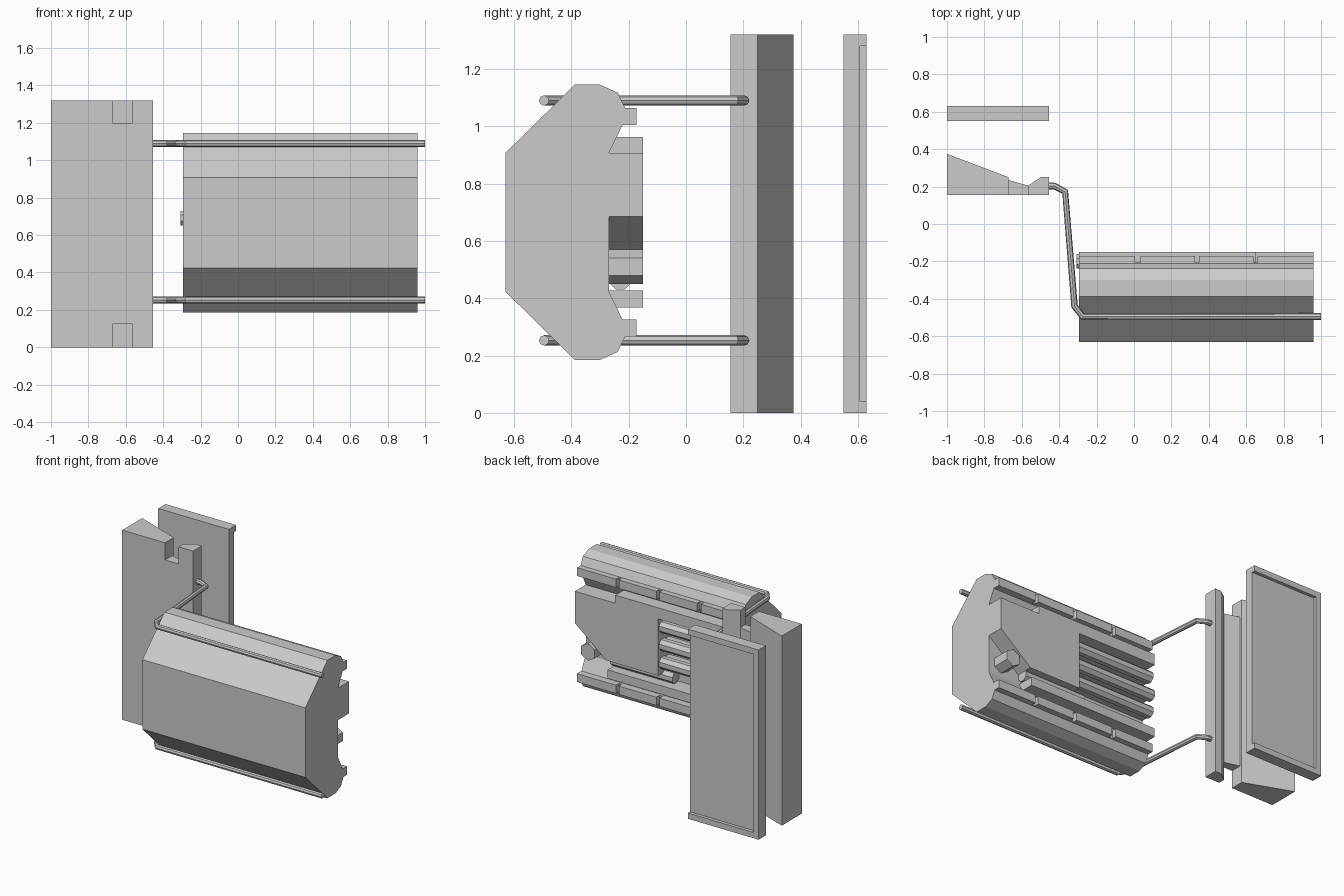
import bpy, bmesh, math
from mathutils import Vector

if "Cube" in bpy.data.objects:
    bpy.data.objects.remove(bpy.data.objects["Cube"])


def prism(name, profile, axis, lo, hi):
    """Extrude a 2D profile along an axis: X uses (y,z), Y uses (x,z), Z uses (x,y)."""
    place = {'X': lambda a, b, t: (t, a, b),
             'Y': lambda a, b, t: (a, t, b),
             'Z': lambda a, b, t: (a, b, t)}[axis]
    bm = bmesh.new()
    ends = [[bm.verts.new(place(a, b, t)) for a, b in profile] for t in (lo, hi)]
    bm.faces.new(ends[0])
    bm.faces.new(ends[1][::-1])
    n = len(profile)
    for i in range(n):
        j = (i + 1) % n
        bm.faces.new((ends[0][i], ends[1][i], ends[1][j], ends[0][j]))
    bmesh.ops.recalc_face_normals(bm, faces=bm.faces)
    me = bpy.data.meshes.new(name)
    bm.to_mesh(me)
    bm.free()
    ob = bpy.data.objects.new(name, me)
    bpy.context.collection.objects.link(ob)
    return ob


def box(name, x, y, z):
    return prism(name, [(x[0], y[0]), (x[1], y[0]), (x[1], y[1]), (x[0], y[1])], 'Z', *z)


def ngon(cx, cy, r, sides, turn=0.0):
    return [(cx + r * math.cos(turn + math.tau * i / sides),
             cy + r * math.sin(turn + math.tau * i / sides)) for i in range(sides)]


def tube(name, points, radius):
    """Eight-sided rod along a polyline."""
    cu = bpy.data.curves.new(name, 'CURVE')
    cu.dimensions = '3D'
    cu.bevel_depth = radius
    cu.bevel_resolution = 2
    cu.use_fill_caps = True
    sp = cu.splines.new('POLY')
    sp.points.add(len(points) - 1)
    for p, co in zip(sp.points, points):
        p.co = (*co, 1)
    sp.use_smooth = False
    ob = bpy.data.objects.new(name, cu)
    bpy.context.collection.objects.link(ob)
    return ob


# Rear panel: backing plate with a rim open on its inner end
prism("rear_panel", [(-1, 0), (-0.455, 0), (-0.455, 1.32), (-1, 1.32)], 'Y', 0.55, 0.607)
prism("rear_panel_rim", [(-1, 0), (-0.455, 0), (-0.455, 0.04), (-0.96, 0.04),
                         (-0.96, 1.28), (-0.455, 1.28), (-0.455, 1.32), (-1, 1.32)],
      'Y', 0.607, 0.63)

# Mounting column: wedge, shorter web and edge post
prism("column_wedge", [(-1, 0.155), (-0.67, 0.155), (-0.67, 0.25), (-1, 0.375)], 'Z', 0, 1.32)
prism("column_web", [(-0.67, 0.155), (-0.565, 0.155), (-0.565, 0.205), (-0.67, 0.235)],
      'Z', 0.125, 1.2)
prism("column_post", [(-0.565, 0.155), (-0.455, 0.155), (-0.455, 0.25), (-0.5, 0.25),
                      (-0.565, 0.205)], 'Z', 0, 1.32)

# Bent support rods
path = [(-0.46, 0.203), (-0.425, 0.203), (-0.368, 0.172), (-0.318, -0.44),
        (-0.275, -0.495), (1.0, -0.495)]
for label, z in (("upper", 1.09), ("lower", 0.253)):
    tube(label + "_rod", [(x, y, z) for x, y in path], 0.018)

# Main faceted shell
X0, X1 = -0.295, 0.96
upper = [(-0.63, 0.907), (-0.388, 1.145), (-0.30, 1.145), (-0.238, 1.117),
         (-0.212, 1.063), (-0.22, 1.007), (-0.269, 0.907)]
shell = upper + [(y, 1.33 - z) for y, z in reversed(upper)]
prism("main_shell", shell, 'X', X0, X1)

# Segmented rails on the back of the shell
for label, z0, z1 in (("upper", 1.005, 1.063), ("lower", 0.267, 0.325)):
    for i, seg in enumerate([(X0, 0.005), (0.035, 0.325), (0.348, 0.638), (0.66, X1)]):
        box(f"{label}_rail_{i + 1}", seg, (-0.205, -0.172), (z0, z1))
    box(label + "_rail_base", (X0, X1), (-0.24, -0.205), (z0, z1))

# Back housing with stepped top, cut corner and side arm
prism("back_housing", [(X1, 0.907), (X1, 0.685), (0.72, 0.49), (0.32, 0.49), (0.32, 0.885),
                       (X0, 0.885), (X0, 0.963), (0.65, 0.963), (0.65, 0.907)],
      'Y', -0.28, -0.15)
box("lower_back_bar", (X0, 0.71), (-0.275, -0.15), (0.367, 0.427))

# Horizontal pipes beside the housing; the middle one sticks out
for i, (z, end) in enumerate([(0.815, X0), (0.69, -0.308), (0.565, X0)]):
    prism(f"back_pipe_{i + 1}", ngon(-0.2, z, 0.042, 8, math.pi / 8), 'X', end, 0.33)
    box(f"back_pipe_base_{i + 1}", (X0, 0.33), (-0.275, -0.2), (z - 0.03, z + 0.03))

# Short cylinder under the housing and hexagonal knob
prism("lower_cylinder", ngon(-0.23, 0.467, 0.04, 8, math.pi / 8), 'X', 0.24, 0.72)
prism("hex_knob", ngon(0.86, 0.51, 0.06, 6, math.pi / 2), 'Y', -0.28, -0.15)
